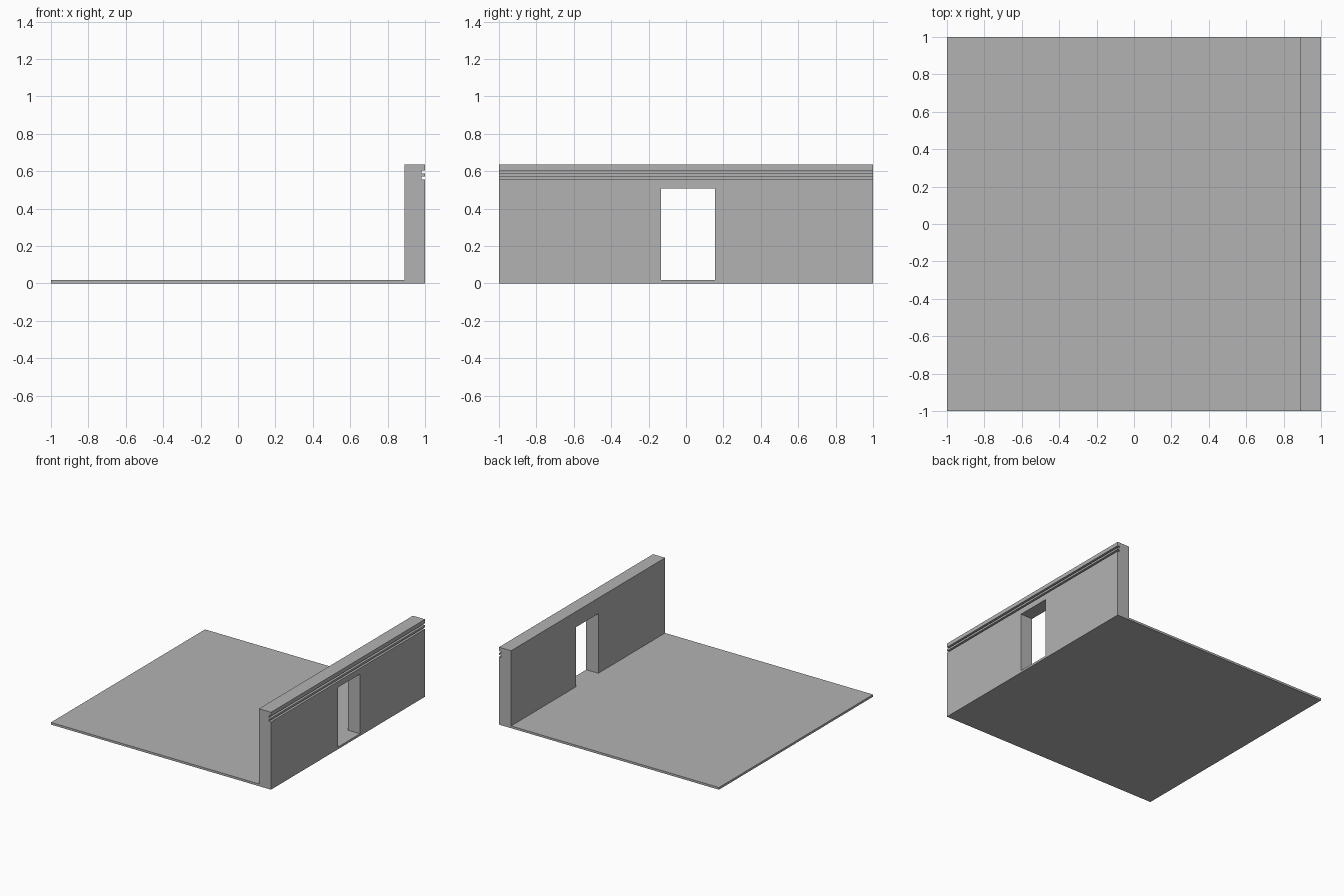
import bpy
import bmesh

cube = bpy.data.objects.get("Cube")
if cube:
    bpy.data.objects.remove(cube, do_unlink=True)

FLOOR_TOP = 0.018
WALL_IN, WALL_OUT, WALL_TOP = 0.89, 1.0, 0.636
GROOVE_X = 0.98
GROOVES = [(0.556, 0.572), (0.588, 0.604)]
DOOR_Y, DOOR_TOP = (-0.133, 0.156), 0.508

grey = bpy.data.materials.new("plain grey")
grey.use_nodes = True
colour = (0.45, 0.45, 0.45, 1)
grey.diffuse_color = colour
grey.node_tree.nodes["Principled BSDF"].inputs["Base Color"].default_value = colour


def extrude_profile(name, profile, y0, y1):
    """Extrude an x-z outline along y into a closed solid."""
    bm = bmesh.new()
    face = bm.faces.new([bm.verts.new((x, y0, z)) for x, z in profile])
    extruded = bmesh.ops.extrude_face_region(bm, geom=[face])["geom"]
    moved = [v for v in extruded if isinstance(v, bmesh.types.BMVert)]
    bmesh.ops.translate(bm, verts=moved, vec=(0, y1 - y0, 0))
    bmesh.ops.recalc_face_normals(bm, faces=bm.faces)
    mesh = bpy.data.meshes.new(name)
    bm.to_mesh(mesh)
    bm.free()
    mesh.materials.append(grey)
    obj = bpy.data.objects.new(name, mesh)
    bpy.context.collection.objects.link(obj)
    return obj


def rectangle(x0, x1, z0, z1):
    return [(x0, z0), (x1, z0), (x1, z1), (x0, z1)]


# Thin floor slab up to the wall
extrude_profile("floor", rectangle(-1, WALL_IN, 0, FLOOR_TOP), -1, 1)

# Wall with two horizontal grooves along its outer face
outline = [(WALL_IN, 0), (WALL_OUT, 0)]
for low, high in GROOVES:
    outline += [(WALL_OUT, low), (GROOVE_X, low), (GROOVE_X, high), (WALL_OUT, high)]
outline += [(WALL_OUT, WALL_TOP), (WALL_IN, WALL_TOP)]
wall = extrude_profile("wall", outline, -1, 1)

# Doorway cut through the wall down to floor level
cutter = extrude_profile("doorway_cutter",
                         rectangle(WALL_IN - 0.1, WALL_OUT + 0.1, FLOOR_TOP, DOOR_TOP), *DOOR_Y)
cutter.hide_render = True
cut = wall.modifiers.new("doorway", "BOOLEAN")
cut.operation = "DIFFERENCE"
cut.solver = "EXACT"
cut.object = cutter
bpy.context.view_layer.objects.active = wall
bpy.ops.object.modifier_apply(modifier=cut.name)
bpy.data.objects.remove(cutter, do_unlink=True)
